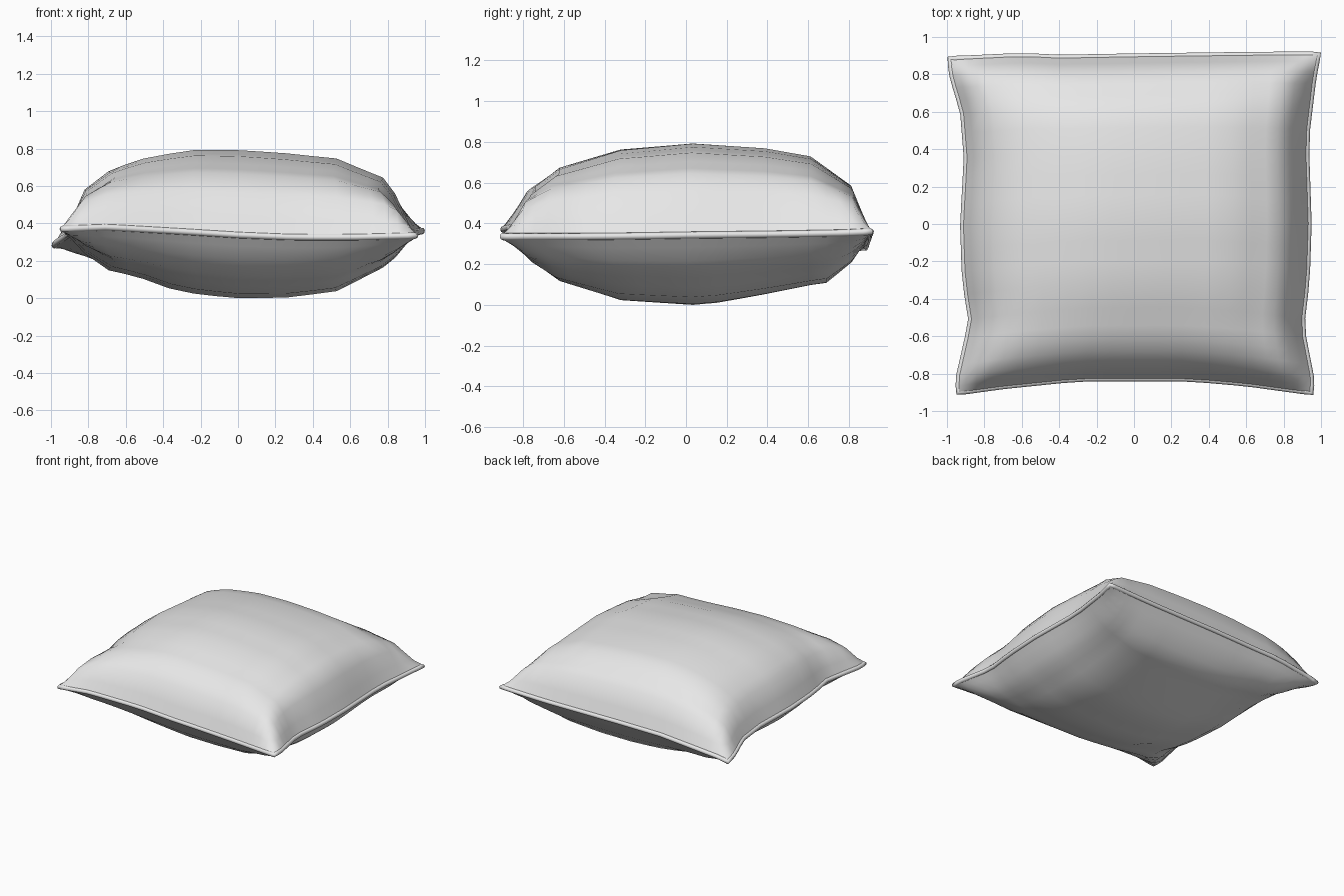
import bpy, bmesh
from mathutils import Vector

if "Cube" in bpy.data.objects:
    bpy.data.objects.remove(bpy.data.objects["Cube"])

R = 0.017  # seam roll radius


def interp(table, t):
    """Piecewise linear lookup; each row is (t, value...)."""
    for a, b in zip(table, table[1:]):
        if t <= b[0]:
            k = (t - a[0]) / (b[0] - a[0])
            return [p + (q - p) * k for p, q in zip(a[1:], b[1:])]
    return list(table[-1][1:])


# Seam edges: (x or y along the edge, outward coordinate, height)
FRONT = [(-.955, -.918, .385), (-.7, -.883, .395), (-.3, -.842, .372), (.0, -.842, .353),
         (.3, -.842, .341), (.6, -.868, .341), (.965, -.918, .35)]
BACK = [(-1.003, .9, .295), (-.92, .9, .315), (-.6, .915, .35), (-.4, .905, .36), (0, .912, .365),
        (.6, .92, .365), (1.003, .923, .375)]
LEFT = [(-.918, -.955, .385), (-.82, -.953, .385), (-.52, -.885, .38), (-.3, -.92, .375),
        (0, -.93, .368), (.35, -.91, .36), (.6, -.93, .35), (.78, -.985, .315), (.9, -1.003, .295)]
RIGHT = [(-.918, .965, .35), (-.82, .963, .35), (-.55, .91, .35), (-.3, .94, .352),
         (0, .95, .357), (.45, .935, .362), (.78, .975, .368), (.923, 1.003, .375)]

# Puff profiles across and along the cushion
TOP_X = [(-1, 0), (-.9, .48), (-.75, .71), (-.54, .865), (-.26, .98), (0, 1),
         (.26, .985), (.56, .93), (.83, .685), (.9, .48), (1, 0)]
TOP_Y = [(-1, 0), (-.9, .5), (-.76, .73), (-.41, .94), (0, 1), (.41, .93),
         (.67, .83), (.9, .52), (1, 0)]
LOW_X = [(-1, 0), (-.9, .32), (-.76, .61), (-.59, .72), (-.41, .89), (-.24, .97),
         (0, 1), (.28, .96), (.56, .845), (.87, .42), (1, 0)]
LOW_Y = [(-1, 0), (-.9, .33), (-.76, .6), (-.41, .9), (.05, 1), (.38, .87),
         (.76, .69), (.9, .38), (1, 0)]


def edge(table, t, along_x):
    a, b = table[0][0] + R, table[-1][0] - R
    s = a + (b - a) * (t + 1) / 2
    o, z = interp(table, s)
    o -= R if o > 0 else -R
    return Vector((s, o, z) if along_x else (o, s, z))


def seam_patch(u, v):
    """Coons patch spanning the four seam edges."""
    p, q = (u + 1) / 2, (v + 1) / 2
    f, b = edge(FRONT, u, True), edge(BACK, u, True)
    l, r = edge(LEFT, v, False), edge(RIGHT, v, False)
    c = [edge(FRONT, -1, True), edge(FRONT, 1, True), edge(BACK, -1, True), edge(BACK, 1, True)]
    return (f * (1 - q) + b * q + l * (1 - p) + r * p
            - (c[0] * (1 - q) + c[2] * q) * (1 - p) - (c[1] * (1 - q) + c[3] * q) * p)


def puff(a, b):
    """Combine both profiles, slightly fuller towards the corners."""
    low, prod = min(a, b), a * b
    return prod + .4 * (low - prod) * (1 - low)


grey = bpy.data.materials.new("light_grey_fabric")
grey.diffuse_color = (.8, .8, .8, 1)
grey.use_nodes = True
grey.node_tree.nodes["Principled BSDF"].inputs["Base Color"].default_value = grey.diffuse_color

# Cushion body: a top and a bottom puffed panel meeting in the seam roll
half = [.14, .27, .41, .56, .67, .76, .83, .9, .96, 1]
nodes = [-n for n in reversed(half)] + [0] + half
N = len(nodes)
LIP = R * .85
bm = bmesh.new()
for sign, depth, tx, ty in ((1, .437, TOP_X, TOP_Y), (-1, .358, LOW_X, LOW_Y)):
    rows = []
    for v in nodes:
        row = []
        for u in nodes:
            p = seam_patch(u, v)
            h = puff(interp(tx, u)[0], interp(ty, v)[0])
            p.z += sign * (LIP + (depth - LIP) * h)
            row.append(bm.verts.new(p))
        rows.append(row)
    for j in range(N - 1):
        for i in range(N - 1):
            quad = [rows[j][i], rows[j][i + 1], rows[j + 1][i + 1], rows[j + 1][i]]
            bm.faces.new(quad if sign > 0 else quad[::-1])
low = min(v.co.z for v in bm.verts)
for v in bm.verts:
    v.co.z -= low
me = bpy.data.meshes.new("cushion_body")
bm.to_mesh(me)
bm.free()
me.materials.append(grey)
for poly in me.polygons:
    poly.use_smooth = True
body = bpy.data.objects.new("cushion_body", me)
bpy.context.collection.objects.link(body)

# Seam roll around the edge
ring = [edge(FRONT, t, True) for t in nodes[:-1]] + [edge(RIGHT, t, False) for t in nodes[:-1]]
ring += [edge(BACK, -t, True) for t in nodes[:-1]] + [edge(LEFT, -t, False) for t in nodes[:-1]]
cu = bpy.data.curves.new("seam_roll", "CURVE")
cu.dimensions = "3D"
cu.bevel_depth = R
cu.bevel_resolution = 2
sp = cu.splines.new("POLY")
sp.points.add(len(ring) - 1)
for pt, co in zip(sp.points, ring):
    pt.co = (co.x, co.y, co.z - low, 1)
sp.use_cyclic_u = True
sp.use_smooth = True
cu.materials.append(grey)
roll = bpy.data.objects.new("seam_roll", cu)
bpy.context.collection.objects.link(roll)
